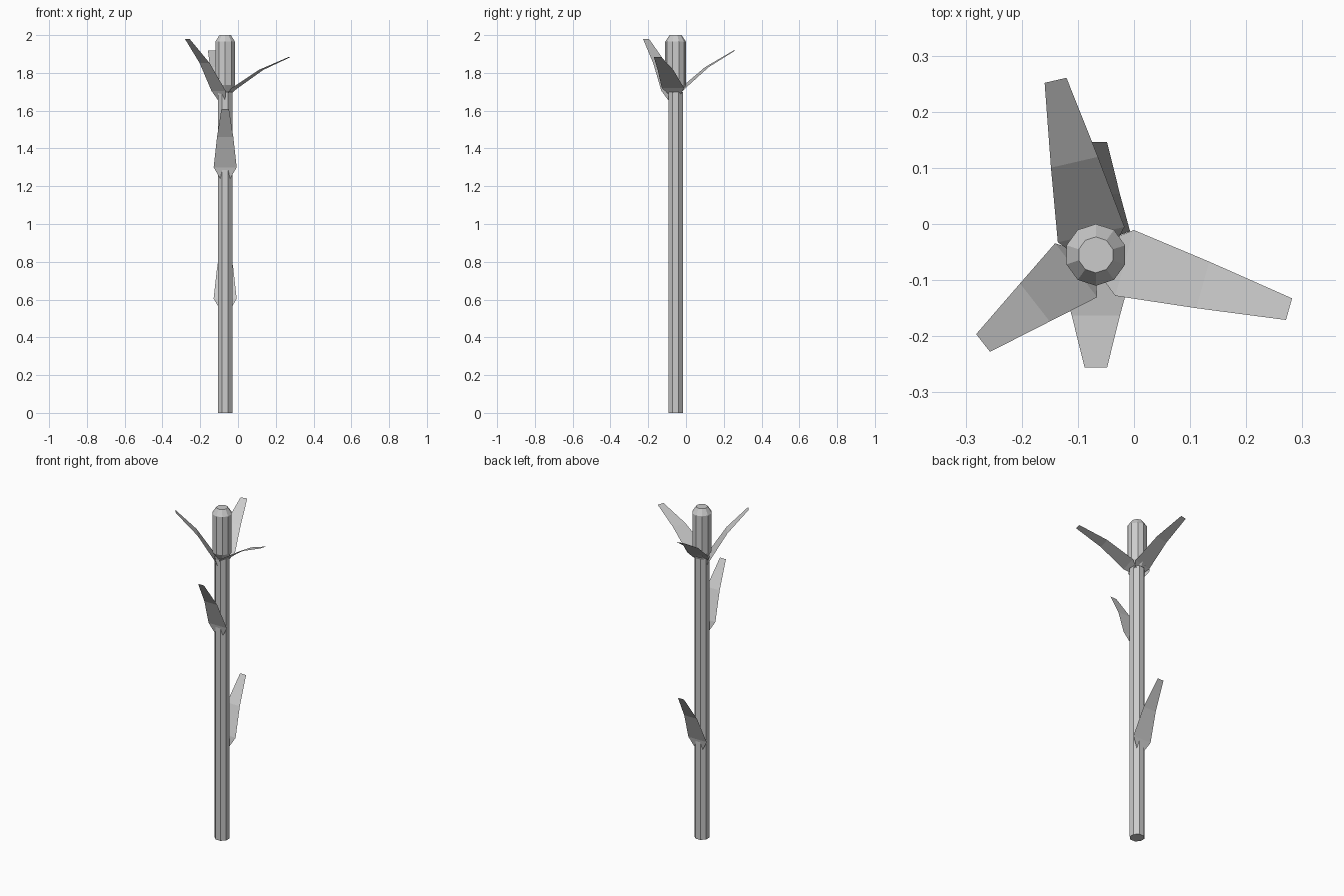
import bpy, bmesh, math
from mathutils import Matrix, Vector

if "Cube" in bpy.data.objects:
    bpy.data.objects.remove(bpy.data.objects["Cube"])

CX, CY = -0.068, -0.055   # stem axis


def make_object(name, bm):
    bmesh.ops.recalc_face_normals(bm, faces=bm.faces)
    mesh = bpy.data.meshes.new(name)
    bm.to_mesh(mesh)
    bm.free()
    ob = bpy.data.objects.new(name, mesh)
    bpy.context.collection.objects.link(ob)
    return ob


def lathe(name, profile, sides, turn):
    """Closed low-poly column from (radius, z) pairs."""
    bm = bmesh.new()
    rings = []
    for r, z in profile:
        rings.append([bm.verts.new((CX + r * math.cos(turn + math.tau * i / sides),
                                    CY + r * math.sin(turn + math.tau * i / sides), z))
                      for i in range(sides)])
    for a, b in zip(rings, rings[1:]):
        for i in range(sides):
            j = (i + 1) % sides
            bm.faces.new((a[i], a[j], b[j], b[i]))
    bm.faces.new(rings[0][::-1])
    bm.faces.new(rings[-1])
    return make_object(name, bm)


def leaf(name, heading, offset, z, pitch):
    """Thin leaf bending outward; offset and z place its widest row."""
    p = [math.radians(pitch + d) for d in (15, 5, -5)]
    wide = Vector((offset, z))
    step = lambda a, length: Vector((math.cos(a), math.sin(a))) * length
    mid = wide + step(p[1], 0.174)
    rows = [(wide - step(p[0], 0.072), 0.02), (wide, 0.061),
            (mid, 0.043), (mid + step(p[2], 0.174), 0.02)]
    place = Matrix.Translation((CX, CY, 0)) @ Matrix.Rotation(math.radians(heading), 4, 'Z')
    bm = bmesh.new()
    pairs = [[bm.verts.new(place @ Vector((c.x, s * w, c.y))) for s in (-1, 1)]
             for c, w in rows]
    for a, b in zip(pairs, pairs[1:]):
        bm.faces.new((a[0], b[0], b[1], a[1]))
    return make_object(name, bm)


# Stem and bud
lathe("stem", [(0.042, 0), (0.042, 1.70)], 8, math.pi / 8)
lathe("bud", [(0.032, 1.70), (0.055, 1.735), (0.055, 1.965), (0.032, 2.0)], 10, math.pi / 2)

# Crown of three leaves under the bud
leaf("crown_leaf_right", -15.7, 0.053, 1.72, 28.5)
leaf("crown_leaf_back", 103, 0.037, 1.717, 35.5)
leaf("crown_leaf_left", 218, 0.0445, 1.705, 52.6)

# Two lower leaves on the stem
leaf("stem_leaf_front", -90, 0.042, 1.30, 62.7)
leaf("stem_leaf_back", 90, 0.042, 0.605, 62.7)
